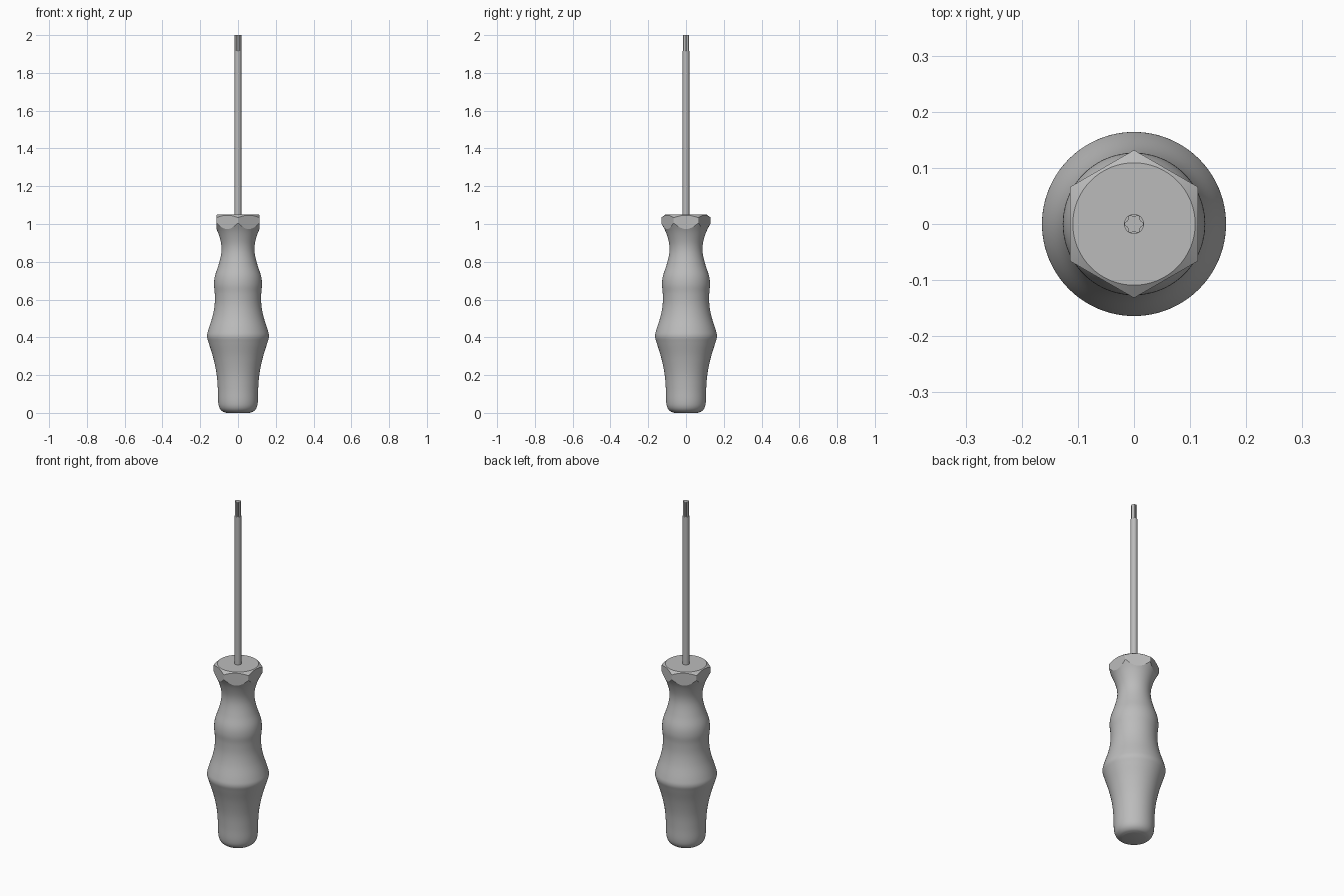
import bpy, bmesh, math
from mathutils import Vector

cube = bpy.data.objects.get("Cube")
if cube:
    bpy.data.objects.remove(cube, do_unlink=True)

grey = bpy.data.materials.new("plain grey")
grey.use_nodes = True
COLOUR = (0.5, 0.5, 0.5, 1)
grey.diffuse_color = COLOUR
grey.node_tree.nodes["Principled BSDF"].inputs["Base Color"].default_value = COLOUR


def smooth_profile(points, steps=5):
    """Smooth curve through the (radius, height) points."""
    p = [Vector(q) for q in points]
    p = [2 * p[0] - p[1]] + p + [2 * p[-1] - p[-2]]
    out = []
    for a, b, c, d in zip(p, p[1:], p[2:], p[3:]):
        for i in range(steps):
            t = i / steps
            out.append(0.5 * (2 * b + (c - a) * t + (2 * a - 5 * b + 4 * c - d) * t * t
                              + (3 * b - a - 3 * c + d) * t ** 3))
    return out + [p[-2]]


def loft(bm, rings):
    """Skin a stack of closed rings and cap both ends."""
    rows = [[bm.verts.new(co) for co in ring] for ring in rings]
    n = len(rows[0])
    for low, high in zip(rows, rows[1:]):
        for i in range(n):
            j = (i + 1) % n
            bm.faces.new((low[i], low[j], high[j], high[i]))
    bm.faces.new(rows[0][::-1])
    bm.faces.new(rows[-1])


def ring(radius, z, n, lobe=0):
    """Circle, or a six-lobed star when lobe is given."""
    result = []
    for i in range(n):
        a = math.tau * i / n
        r = radius + lobe * math.cos(6 * a)
        result.append((r * math.cos(a), r * math.sin(a), z))
    return result


def finish(bm, name, angle):
    bmesh.ops.recalc_face_normals(bm, faces=bm.faces)
    mesh = bpy.data.meshes.new(name)
    bm.to_mesh(mesh)
    bm.free()
    mesh.materials.append(grey)
    obj = bpy.data.objects.new(name, mesh)
    bpy.context.collection.objects.link(obj)
    bpy.ops.object.select_all(action="DESELECT")
    obj.select_set(True)
    bpy.context.view_layer.objects.active = obj
    bpy.ops.object.shade_smooth_by_angle(angle=math.radians(angle))


# Handle: turned grip with a rounded butt and a flared collar
grip = [(0.06, 0), (0.082, 0.008), (0.098, 0.027), (0.105, 0.06), (0.107, 0.13),
        (0.114, 0.21), (0.132, 0.295), (0.155, 0.37), (0.164, 0.405), (0.157, 0.44),
        (0.135, 0.51), (0.124, 0.57), (0.123, 0.63), (0.127, 0.68), (0.122, 0.725),
        (0.104, 0.78), (0.091, 0.83), (0.087, 0.87), (0.092, 0.91), (0.108, 0.96),
        (0.131, 1.005)]
bm = bmesh.new()
profile = smooth_profile(grip) + [(0.131, 1.034), (0.109, 1.05)]
loft(bm, [ring(r, z, 96) for r, z in profile])

# Six flats cut into the collar
for k in range(6):
    a = math.tau * k / 6
    normal = Vector((math.cos(a), math.sin(a), 0))
    faces = [f for f in bm.faces if all(v.co.z > 0.88 for v in f.verts)]
    edges = {e for f in faces for e in f.edges}
    verts = {v for f in faces for v in f.verts}
    bmesh.ops.bisect_plane(bm, geom=list(verts) + list(edges) + faces, dist=1e-6,
                           plane_co=normal * 0.1142, plane_no=normal, clear_outer=True)
    bmesh.ops.holes_fill(bm, edges=[e for e in bm.edges if e.is_boundary], sides=0)
finish(bm, "handle", 20)

# Shaft: slim round rod
bm = bmesh.new()
loft(bm, [ring(0.0178, z, 32) for z in (1.04, 1.915)])
finish(bm, "shaft", 30)

# Tip: six-lobed driver bit
bm = bmesh.new()
loft(bm, [ring(0.0152, z, 72, 0.0022) for z in (1.905, 2.0)])
finish(bm, "driver_tip", 40)
